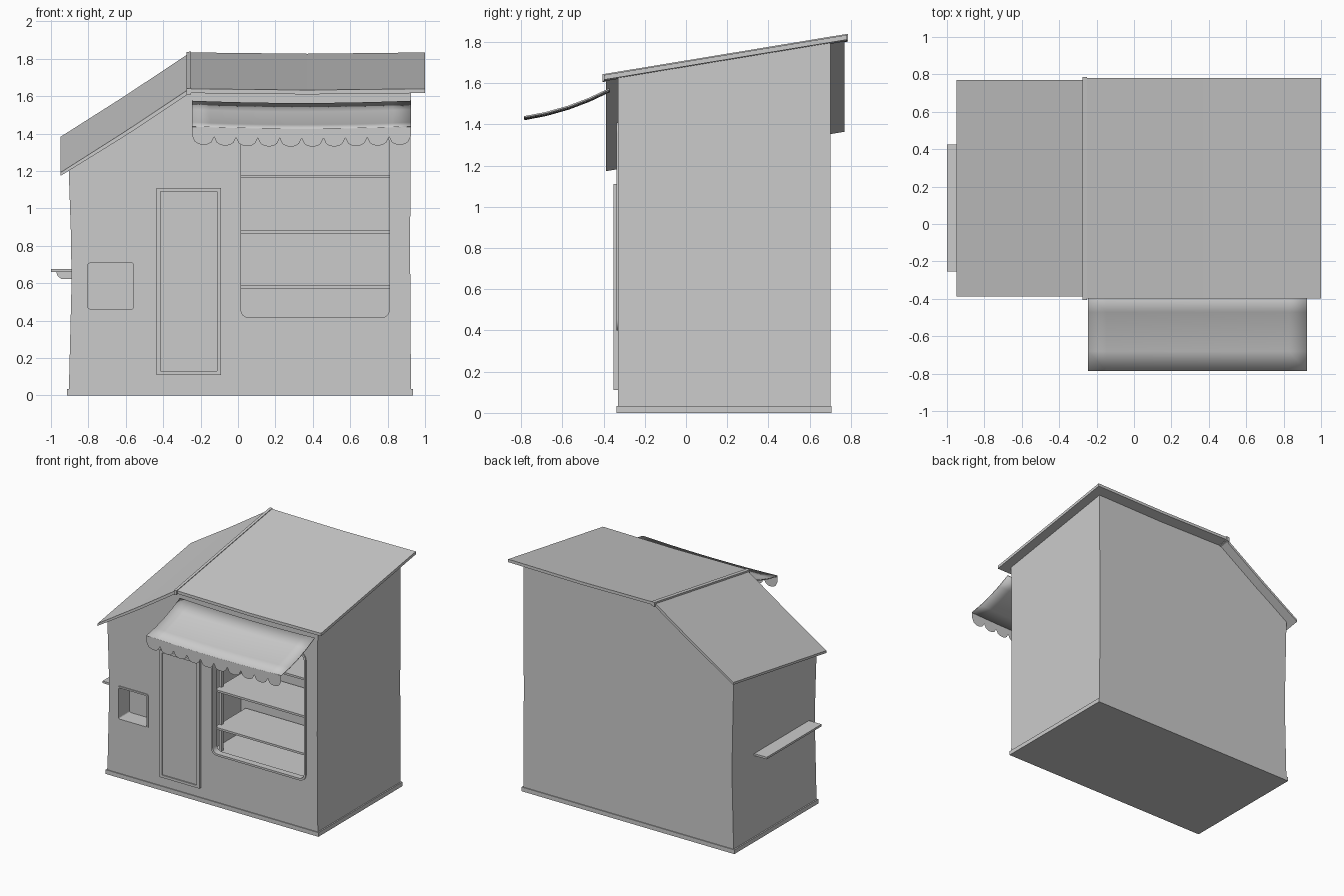
import bpy, bmesh, math

if "Cube" in bpy.data.objects:
    bpy.data.objects.remove(bpy.data.objects["Cube"])

SLOPE = 0.165  # roof rise per unit of y


def make(name, verts, faces, smooth=False):
    me = bpy.data.meshes.new(name)
    me.from_pydata(verts, [], faces)
    bm = bmesh.new()
    bm.from_mesh(me)
    bmesh.ops.recalc_face_normals(bm, faces=bm.faces)
    bm.to_mesh(me)
    bm.free()
    ob = bpy.data.objects.new(name, me)
    bpy.context.collection.objects.link(ob)
    if smooth:
        bpy.ops.object.select_all(action='DESELECT')
        bpy.context.view_layer.objects.active = ob
        ob.select_set(True)
        bpy.ops.object.shade_smooth_by_angle(angle=math.radians(30))
    return ob


def prism(name, profile, y0, y1, shear_above=99):
    """Extrude an (x, z) outline along y; points above a height follow the roof slope."""
    n = len(profile)
    verts = [(x, y, z + (SLOPE * y if z > shear_above else 0))
             for y in (y0, y1) for x, z in profile]
    faces = [tuple(range(n)), tuple(range(n, 2 * n))]
    faces += [(i, (i + 1) % n, n + (i + 1) % n, n + i) for i in range(n)]
    return make(name, verts, faces)


def box(name, x0, x1, y0, y1, z0, z1):
    return prism(name, [(x0, z0), (x1, z0), (x1, z1), (x0, z1)], y0, y1)


def rounded(x0, x1, z0, z1, r, steps=6):
    pts = []
    for k, (cx, cz) in enumerate([(x1 - r, z1 - r), (x0 + r, z1 - r),
                                  (x0 + r, z0 + r), (x1 - r, z0 + r)]):
        for i in range(steps + 1):
            a = math.pi / 2 * (k + i / steps)
            pts.append((cx + r * math.cos(a), cz + r * math.sin(a)))
    return pts


def ring(name, outer, inner, y0, y1):
    """Frame between two matching outlines."""
    n = len(outer)
    verts = [(x, y, z) for loop, y in ((outer, y0), (inner, y0), (inner, y1), (outer, y1))
             for x, z in loop]
    faces = []
    for k in range(4):
        for i in range(n):
            j, m = (i + 1) % n, (k + 1) % 4
            faces.append((k * n + i, k * n + j, m * n + j, m * n + i))
    return make(name, verts, faces, smooth=True)


def cut(target, cutter):
    mod = target.modifiers.new("cut", 'BOOLEAN')
    mod.operation, mod.solver, mod.object = 'DIFFERENCE', 'EXACT', cutter
    bpy.context.view_layer.objects.active = target
    bpy.ops.object.modifier_apply(modifier=mod.name)
    bpy.data.objects.remove(cutter)


# Walls, with a slight inward bow on the left side
walls = prism("walls", [(-0.905, 0.0), (0.925, 0.0), (0.92, 0.8), (0.925, 1.68),
                        (0.33, 1.672), (-0.26, 1.68), (-0.905, 1.26),
                        (-0.893, 0.85), (-0.89, 0.6)], -0.33, 0.70, 1.1)
box("plinth", -0.915, 0.935, -0.337, 0.707, 0.0, 0.033)

# Openings: display window with a room behind it, and a small serving recess
cut(walls, box("room_cutter", -0.06, 0.88, -0.28, 0.12, 0.38, 1.45))
cut(walls, prism("display_cutter", rounded(0.012, 0.813, 0.412, 1.398, 0.045), -0.4, -0.2))
cut(walls, prism("hatch_cutter", rounded(-0.803, -0.557, 0.462, 0.708, 0.012), -0.4, -0.2))

# Window and hatch frames
ring("display_window_frame", rounded(0.0, 0.825, 0.40, 1.41, 0.055),
     rounded(0.016, 0.809, 0.416, 1.394, 0.042), -0.338, -0.29)
ring("hatch_frame", rounded(-0.815, -0.545, 0.45, 0.72, 0.02),
     rounded(-0.802, -0.558, 0.463, 0.707, 0.01), -0.337, -0.30)

# Display shelves and their posts
for i, z in enumerate((0.58, 0.875, 1.17)):
    box(f"display_shelf_{i + 1}", -0.01, 0.835, -0.275, 0.11, z - 0.008, z + 0.008)
for side, x in (("left", 0.0), ("right", 0.825)):
    box(f"shelf_post_{side}", x - 0.012, x + 0.012, -0.22, -0.196, 0.38, 1.45)

# Door
ring("door_frame", [(-0.435, 0.11), (-0.09, 0.11), (-0.09, 1.11), (-0.435, 1.11)],
     [(-0.415, 0.13), (-0.113, 0.13), (-0.113, 1.09), (-0.415, 1.09)], -0.352, -0.32)
box("door_panel", -0.416, -0.112, -0.343, -0.32, 0.129, 1.091)

# Roof slabs and ridge strip
prism("main_roof", [(-0.26, 1.705), (0.37, 1.698), (1.0, 1.705),
                    (1.0, 1.682), (0.37, 1.675), (-0.26, 1.682)], -0.397, 0.78, 1)
prism("side_roof", [(-0.26, 1.703), (-0.605, 1.474), (-0.95, 1.255),
                    (-0.95, 1.237), (-0.605, 1.45), (-0.26, 1.678)], -0.387, 0.77, 1)
prism("ridge_strip", [(-0.275, 1.672), (-0.25, 1.676), (-0.25, 1.71), (-0.275, 1.706)],
      -0.405, 0.785, 1)

# Awning: sagging curved sheet with a scalloped valance
AX0, AX1 = -0.245, 0.925


def sag(x):
    u = (2 * x - AX0 - AX1) / (AX1 - AX0)
    return -0.012 * (1 - u * u)


curve = [(-0.37, 1.572), (-0.47, 1.525), (-0.57, 1.487), (-0.68, 1.456), (-0.785, 1.436)]
cols, m = 12, len(curve)
xs = [AX0 + (AX1 - AX0) * i / cols for i in range(cols + 1)]
awning = make("awning", [(x, y, z + sag(x)) for x in xs for y, z in curve],
              [(i * m + j, i * m + j + 1, (i + 1) * m + j + 1, (i + 1) * m + j)
               for i in range(cols) for j in range(m - 1)], smooth=True)
thick = awning.modifiers.new("thickness", 'SOLIDIFY')
thick.thickness, thick.offset = 0.008, 0

scallops, seg = 10, 8
verts = []
for i in range(scallops * seg + 1):
    x = AX0 + (AX1 - AX0) * i / (scallops * seg)
    u = 2 * (i % seg) / seg - 1
    drop = 0.045 * math.sqrt(max(0, 1 - u * u))
    verts += [(x, -0.785, 1.436 + sag(x)), (x, -0.785, 1.387 - drop + sag(x))]
make("awning_valance", verts,
     [(2 * i, 2 * i + 1, 2 * i + 3, 2 * i + 2) for i in range(scallops * seg)])

# Side counter and brackets
box("side_counter", -1.0, -0.885, -0.255, 0.425, 0.66, 0.676)
for i, y in enumerate((-0.17, 0.32)):
    prism(f"counter_bracket_{i + 1}", [(-0.972, 0.661), (-0.965, 0.64), (-0.945, 0.622),
                                       (-0.885, 0.622), (-0.885, 0.661)], y, y + 0.025)
